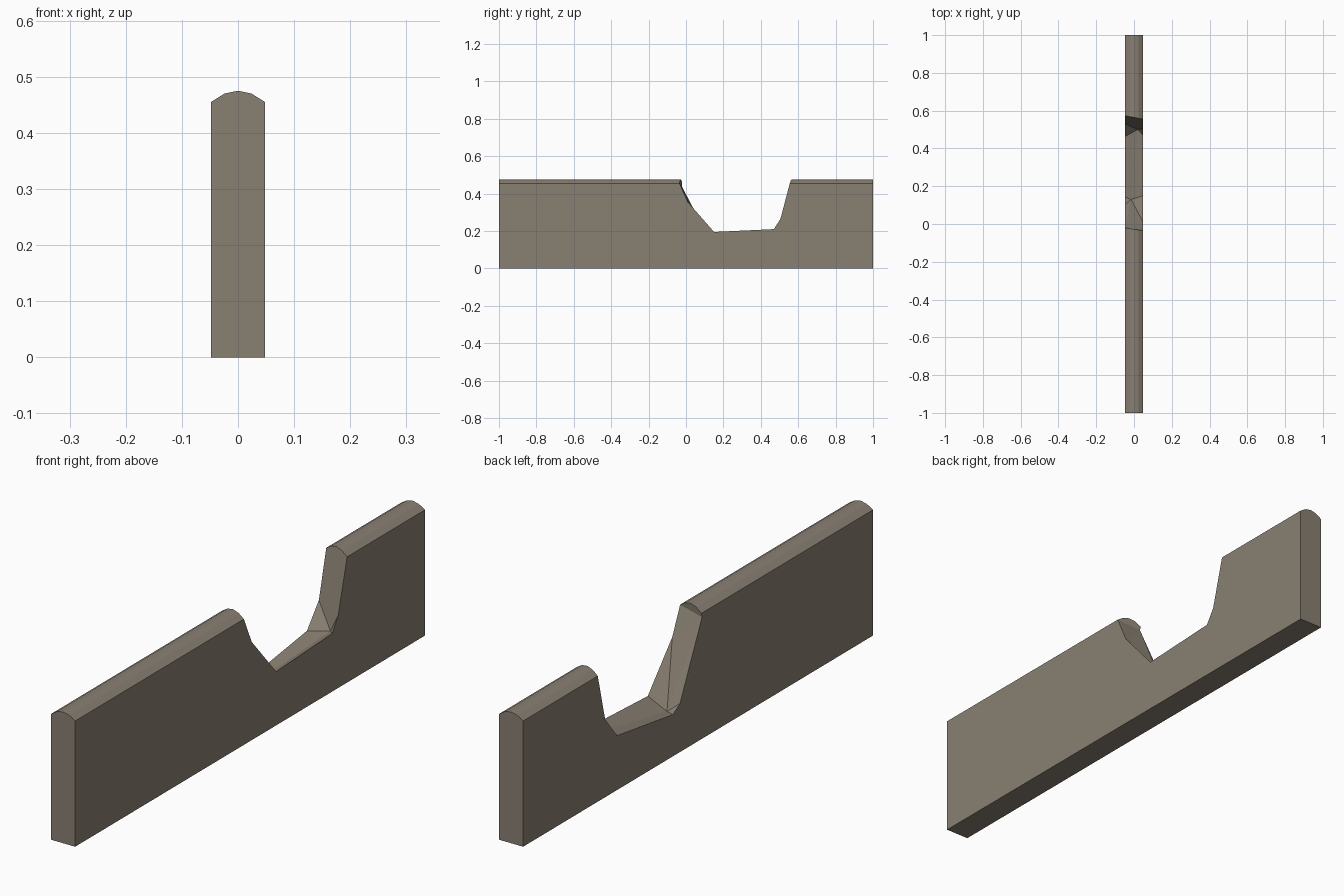
import bpy, bmesh

if "Cube" in bpy.data.objects:
    bpy.data.objects.remove(bpy.data.objects["Cube"])

W = 0.048                                    # half thickness of the wall
CAP = [(-0.024, 0.47), (0, 0.475), (0.024, 0.47)]   # rounded top (x, z)
EAVE = 0.455

# Edge of the broken gap on each side face (y, z)
LEFT_GAP = [(-0.02, EAVE), (-0.023, 0.44), (0.103, 0.176), (0.143, 0.151),
            (0.463, 0.197), (0.531, 0.282), (0.573, EAVE)]
RIGHT_GAP = [(-0.035, EAVE), (0.01, 0.355), (0.15, 0.195),
             (0.47, 0.21), (0.505, 0.265), (0.555, EAVE)]

bm = bmesh.new()


def side(x, gap):
    """Side outline: bottom front, top front, gap edge, top back, bottom back."""
    pts = [(-1, 0), (-1, EAVE)] + gap + [(1, EAVE), (1, 0)]
    vs = [bm.verts.new((x, y, z)) for y, z in pts]
    bm.faces.new(vs)
    return vs


def cap_row(y_left, y_right):
    """Top ridge points between the two side faces."""
    return [bm.verts.new((x, y_left + (y_right - y_left) * (x + W) / (2 * W), z))
            for x, z in CAP]


# Side faces
left, right = side(-W, LEFT_GAP), side(W, RIGHT_GAP)
L, R = left[2:-2], right[2:-2]

# Rounded top strips in front of and behind the gap
rows = [[a] + cap_row(a.co.y, b.co.y) + [b] for a, b in
        [(left[1], right[1]), (L[0], R[0]), (L[-1], R[-1]), (left[-2], right[-2])]]
for r0, r1 in [(rows[0], rows[1]), (rows[2], rows[3])]:
    for i in range(4):
        bm.faces.new((r0[i], r0[i + 1], r1[i + 1], r1[i]))

# Wall ends and base
bm.faces.new([left[0]] + rows[0] + [right[0]])
bm.faces.new([left[-1]] + rows[3] + [right[-1]])
bm.faces.new((left[0], right[0], right[-1], left[-1]))

# Faceted broken surface of the gap, around two inner points
A = bm.verts.new((-0.015, 0.13, 0.148))
B = bm.verts.new((0.02, 0.5, 0.2))
for f in [rows[1] + [L[1]],
          [L[1], R[0], R[1]], [L[1], R[1], A], [L[1], A, L[2]],
          [A, R[1], R[2]], [A, L[2], L[3]],
          [A, R[2], R[3], B], [A, B, L[4], L[3]],
          [B, R[3], R[4]], [B, L[4], L[5]],
          [B, R[4]] + rows[2][::-1] + [L[5]]]:
    bm.faces.new(f)
bmesh.ops.recalc_face_normals(bm, faces=bm.faces)

mesh = bpy.data.meshes.new("broken_wall")
bm.to_mesh(mesh)
bm.free()
stone = bpy.data.materials.new("warm grey stone")
stone.diffuse_color = (0.25, 0.215, 0.17, 1)
stone.use_nodes = True
stone.node_tree.nodes["Principled BSDF"].inputs["Base Color"].default_value = stone.diffuse_color
mesh.materials.append(stone)
bpy.context.collection.objects.link(bpy.data.objects.new("broken_wall", mesh))
